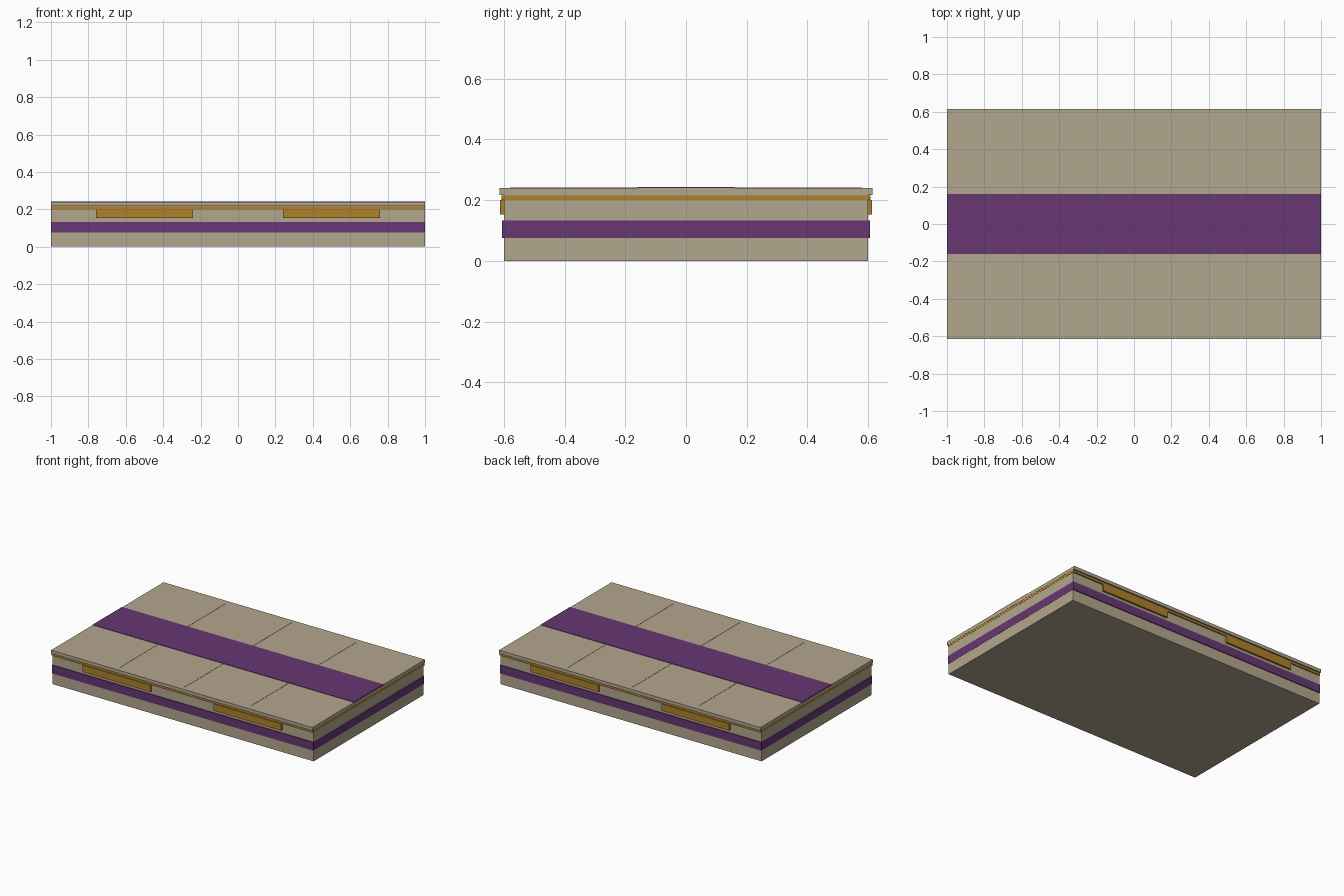
import bpy

if "Cube" in bpy.data.objects:
    bpy.data.objects.remove(bpy.data.objects["Cube"])


def material(name, rgb):
    m = bpy.data.materials.new(name)
    m.diffuse_color = (*rgb, 1)
    m.use_nodes = True
    m.node_tree.nodes["Principled BSDF"].inputs["Base Color"].default_value = m.diffuse_color
    return m


STONE = material("sandstone", (0.45, 0.385, 0.27))
PURPLE = material("royal_purple", (0.135, 0.037, 0.17))
GOLD = material("old_gold", (0.42, 0.22, 0.025))


def box(name, x, y, z, mat):
    """Axis-aligned box from (min, max) ranges."""
    bpy.ops.mesh.primitive_cube_add(size=1)
    ob = bpy.context.object
    ob.name = name
    ob.location = [(a + b) / 2 for a, b in (x, y, z)]
    ob.scale = [b - a for a, b in (x, y, z)]
    bpy.ops.object.transform_apply(location=True, rotation=False, scale=True)
    ob.data.materials.append(mat)
    return ob


END = 0.999  # stone ends sit just behind the wrapped bands

# Platform body and overhanging top slab
box("platform_body", (-END, END), (-0.6, 0.6), (0, 0.225), STONE)
box("top_slab", (-1, 1), (-0.615, 0.615), (0.217, 0.24), STONE)

# Bands wrapping all four sides
box("purple_band", (-1, 1), (-0.606, 0.606), (0.076, 0.133), PURPLE)
box("gold_trim", (-1, 1), (-0.608, 0.608), (0.2, 0.215), GOLD)

# Carpet runner along the top
box("carpet_runner", (-1, 1), (-0.16, 0.16), (0.235, 0.243), PURPLE)

for side, s in (("front", -1), ("back", 1)):
    # Gold panels hanging under the trim
    for i, x in enumerate((-0.5, 0.5)):
        box(f"{side}_gold_panel_{i + 1}", (x - 0.26, x + 0.26),
            sorted((s * 0.598, s * 0.613)), (0.153, 0.2), GOLD)
    # Thin raised joints between the paving slabs
    for i, x in enumerate((-0.5, 0, 0.5)):
        box(f"{side}_paving_joint_{i + 1}", (x - 0.002, x + 0.002),
            sorted((s * 0.16, s * 0.58)), (0.238, 0.2415), STONE)
